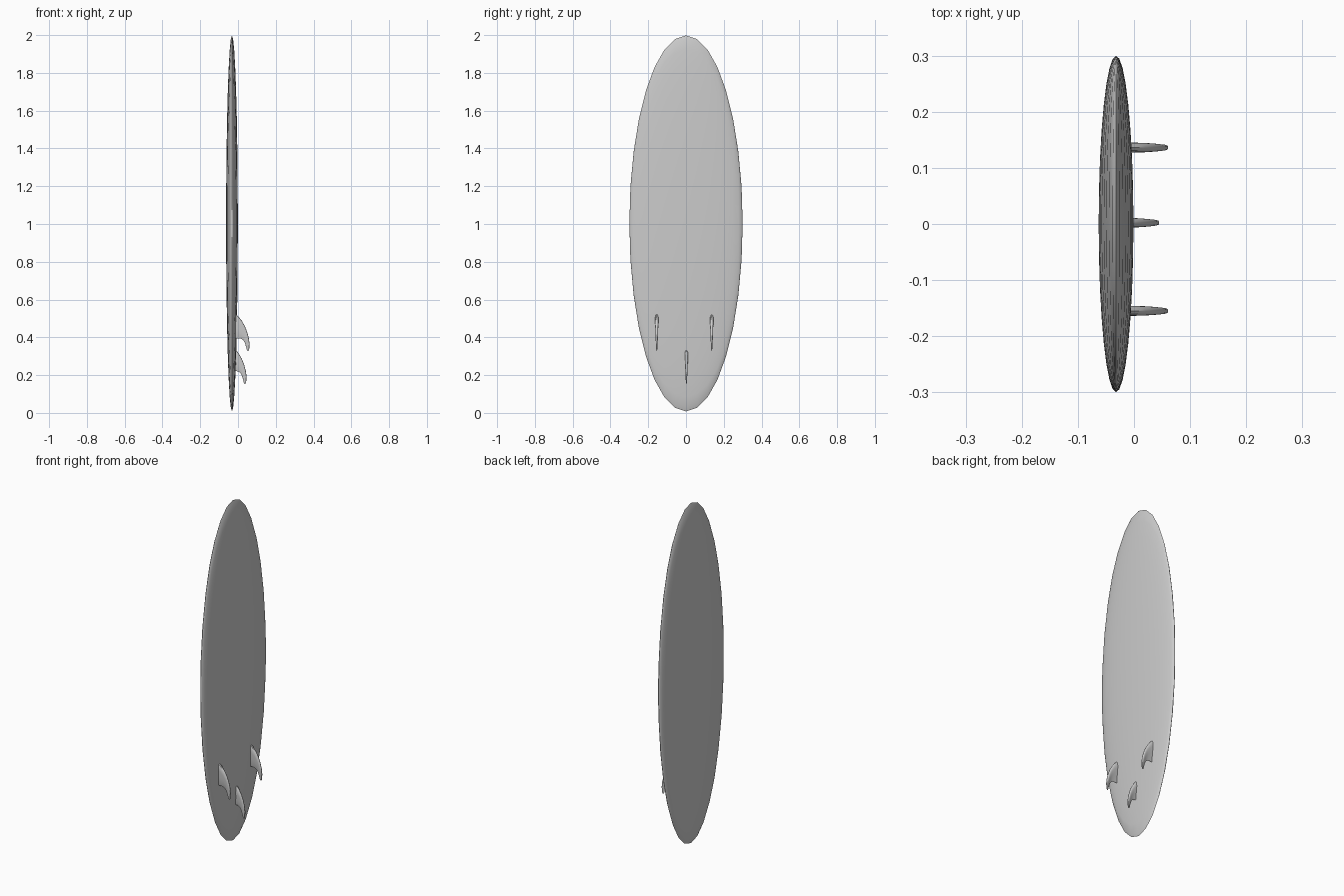
import bpy, bmesh, math
from mathutils import Matrix, Vector

if "Cube" in bpy.data.objects:
    bpy.data.objects.remove(bpy.data.objects["Cube"])


def make_object(name, bm):
    bmesh.ops.recalc_face_normals(bm, faces=bm.faces[:])
    mesh = bpy.data.meshes.new(name)
    bm.to_mesh(mesh)
    bm.free()
    obj = bpy.data.objects.new(name, mesh)
    bpy.context.collection.objects.link(obj)
    bpy.ops.object.select_all(action='DESELECT')
    obj.select_set(True)
    bpy.context.view_layer.objects.active = obj
    bpy.ops.object.shade_smooth_by_angle(angle=math.radians(40))
    return obj


# Board: a thin flattened ellipsoid standing upright, poles on the side rails
bm = bmesh.new()
bmesh.ops.create_uvsphere(
    bm, u_segments=32, v_segments=16, radius=1,
    matrix=Matrix.Translation((-0.032, 0, 1.0)) @ Matrix.Diagonal((0.031, 0.3, 0.995, 1))
    @ Matrix.Rotation(math.pi / 2, 4, 'X'))
bm.transform(Matrix.Translation((0, 0, 0.003)))
make_object("board", bm)

# Fin sections from root to tip: leading (x, z), trailing (x, z), thickness
SECTIONS = [
    ((-0.020, 0.530), (-0.020, 0.395), 0.018),
    ((0.000, 0.513), (-0.002, 0.395), 0.018),
    ((0.020, 0.488), (0.016, 0.393), 0.017),
    ((0.036, 0.460), (0.028, 0.385), 0.015),
    ((0.048, 0.430), (0.036, 0.371), 0.013),
    ((0.057, 0.397), (0.042, 0.352), 0.011),
    ((0.061, 0.368), (0.046, 0.336), 0.008),
    ((0.060, 0.342), (0.050, 0.328), 0.006),
    ((0.057, 0.330), (0.054, 0.326), 0.003),
]
# Foil outline: position along the chord, sideways offset per thickness
FOIL = [(0, 0), (0.03, 0.28), (0.12, 0.48), (0.3, 0.5), (0.6, 0.2), (1, -0.2),
        (0.97, -0.28), (0.6, -0.35), (0.3, -0.48), (0.12, -0.45), (0.03, -0.28)]


def make_fin(name, offset):
    bm = bmesh.new()
    rings = []
    for lead, trail, thick in SECTIONS:
        ring = []
        for t, s in FOIL:
            x = lead[0] + (trail[0] - lead[0]) * t
            z = lead[1] + (trail[1] - lead[1]) * t
            ring.append(bm.verts.new(Vector((x, s * thick, z)) + Vector(offset)))
        rings.append(ring)
    n = len(FOIL)
    for a, b in zip(rings, rings[1:]):
        for i in range(n):
            bm.faces.new((a[i], a[(i + 1) % n], b[(i + 1) % n], b[i]))
    bm.faces.new(rings[0])
    bm.faces.new(rings[-1])
    make_object(name, bm)


# Three fins: two side fins and one lower centre fin
make_fin("side_fin_front", (0, -0.155, 0))
make_fin("side_fin_back", (0, 0.136, 0))
make_fin("centre_fin", (-0.016, 0.002, -0.173))
